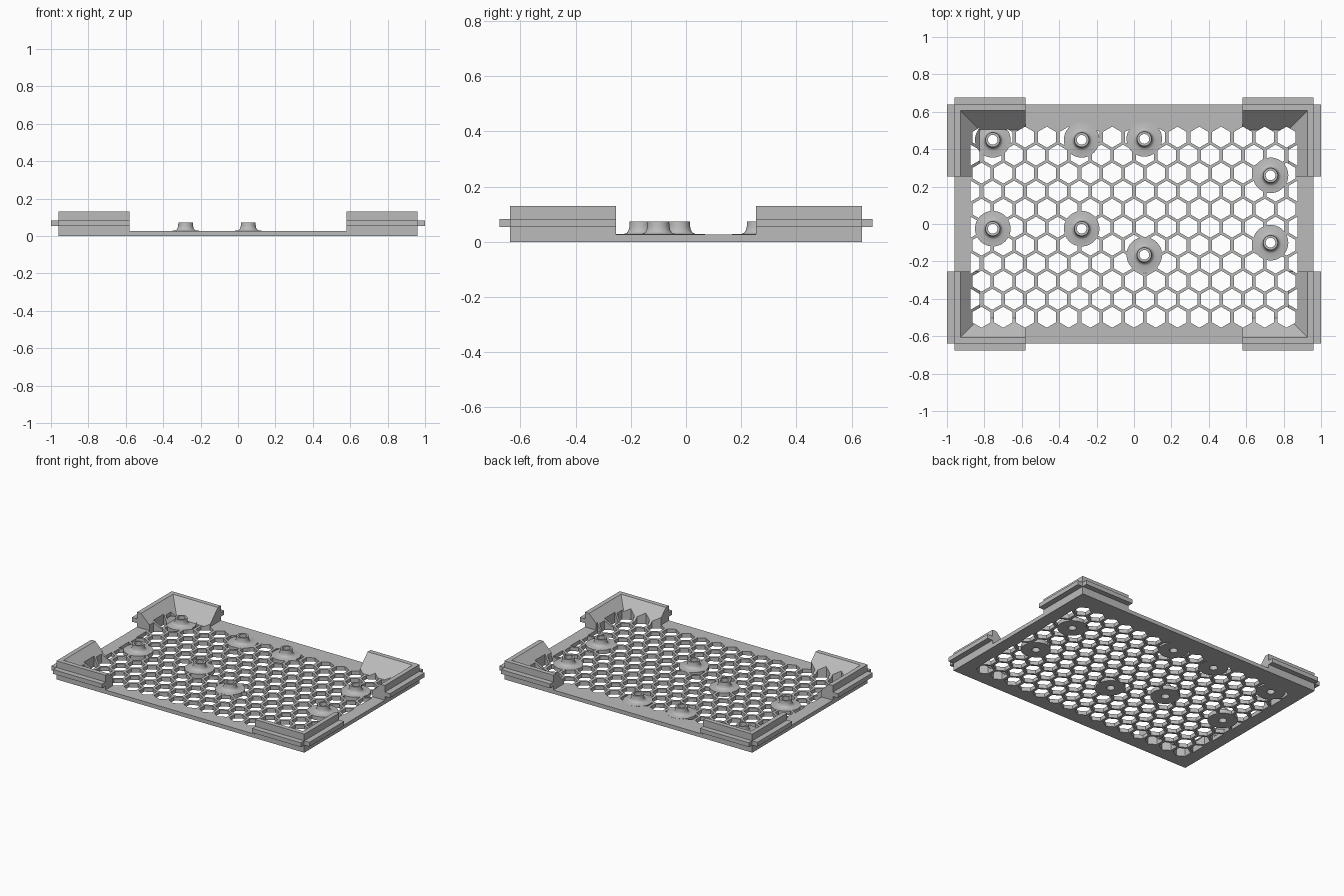
import bpy, bmesh
from math import cos, sin, pi, radians

if "Cube" in bpy.data.objects:
    bpy.data.objects.remove(bpy.data.objects["Cube"], do_unlink=True)

grey = bpy.data.materials.new("plain_grey")
grey.use_nodes = True
grey.diffuse_color = (0.5, 0.5, 0.5, 1)
grey.node_tree.nodes["Principled BSDF"].inputs["Base Color"].default_value = grey.diffuse_color

HX, HY = 0.96, 0.638            # plate half sizes
PLATE, TOP = 0.027, 0.13        # plate and corner wall heights
END_X, END_Y = 0.58, 0.253      # where the corner walls stop
LIP, FOOT = 0.032, 0.135        # wall thickness at the top and at the foot
DISC, HOLE = 0.095, 0.026       # boss disc and screw hole radii
BOSSES = [(-0.755, 0.45), (-0.755, -0.025), (-0.28, 0.45), (-0.28, -0.025),
          (0.055, 0.455), (0.055, -0.165), (0.73, 0.26), (0.73, -0.1)]


def finish(bm, name):
    bmesh.ops.recalc_face_normals(bm, faces=bm.faces)
    mesh = bpy.data.meshes.new(name)
    bm.to_mesh(mesh)
    bm.free()
    mesh.materials.append(grey)
    obj = bpy.data.objects.new(name, mesh)
    bpy.context.collection.objects.link(obj)
    return obj


def prism(bm, points, z0, z1):
    low = [bm.verts.new((x, y, z0)) for x, y in points]
    high = [bm.verts.new((x, y, z1)) for x, y in points]
    bm.faces.new(low[::-1])
    bm.faces.new(high)
    n = len(points)
    for i in range(n):
        j = (i + 1) % n
        bm.faces.new((low[i], low[j], high[j], high[i]))


def box(bm, x0, x1, y0, y1, z0, z1):
    prism(bm, [(x0, y0), (x1, y0), (x1, y1), (x0, y1)], z0, z1)


def circle(x, y, r, n, start=0.0):
    return [(x + r * cos(start + 2 * pi * i / n), y + r * sin(start + 2 * pi * i / n))
            for i in range(n)]


def cut(obj, cutter):
    bpy.context.view_layer.objects.active = obj
    mod = obj.modifiers.new("cut", "BOOLEAN")
    mod.operation, mod.solver, mod.object = "DIFFERENCE", "EXACT", cutter
    bpy.ops.object.modifier_apply(modifier=mod.name)


# Honeycomb cutter: alternate rows are shifted and trimmed at the side borders
bm = bmesh.new()
PITCH, ROW, EDGE = 0.1165, 0.0963, 0.873
for row in range(-5, 6):
    shifted = row % 2 == 0
    for k in range(16 if shifted else 15):
        x = (k - (7.5 if shifted else 7)) * PITCH
        hexagon = circle(x, -0.017 + row * ROW, 0.056, 6, pi / 6)
        prism(bm, [(max(-EDGE, min(EDGE, px)), py) for px, py in hexagon], -0.1, 0.2)
honeycomb = finish(bm, "honeycomb_cutter")

# Discs around the bosses stay solid
bm = bmesh.new()
for x, y in BOSSES:
    prism(bm, circle(x, y, DISC, 48), -0.15, 0.25)
discs = finish(bm, "disc_cutter")
cut(honeycomb, discs)

bm = bmesh.new()
for x, y in BOSSES:
    prism(bm, circle(x, y, HOLE, 32), -0.1, 0.08)
holes = finish(bm, "hole_cutter")

# Base plate
bm = bmesh.new()
box(bm, -HX, HX, -HY, HY, 0, PLATE)
plate = finish(bm, "base_plate")
cut(plate, honeycomb)
cut(plate, holes)

# Corner walls, sloped on the inside and mitred at the corner
bm = bmesh.new()
profile = [(0, PLATE), (0, TOP), (LIP, TOP), (FOOT, PLATE)]
for sx in (-1, 1):
    for sy in (-1, 1):
        rings = []
        for station in range(3):
            ring = []
            for d, z in profile:
                x = END_X if station == 0 else HX - d
                y = END_Y if station == 2 else HY - d
                ring.append(bm.verts.new((sx * x, sy * y, z)))
            rings.append(ring)
        for a, b in zip(rings, rings[1:]):
            for i in range(4):
                j = (i + 1) % 4
                bm.faces.new((a[i], a[j], b[j], b[i]))
        bm.faces.new(rings[0])
        bm.faces.new(rings[2])
walls = finish(bm, "corner_walls")
cut(walls, honeycomb)

# Slide rails on the outside of the corner walls
bm = bmesh.new()
R0, R1, OUT_X, OUT_Y = 0.053, 0.083, 1.0, 0.675
for sx in (-1, 1):
    for sy in (-1, 1):
        box(bm, sx * HX, sx * OUT_X, sy * END_Y, sy * HY, R0, R1)
        box(bm, sx * END_X, sx * HX, sy * HY, sy * OUT_Y, R0, R1)
finish(bm, "slide_rails")

# Flared hollow screw bosses
section = [(HOLE, 0.015), (HOLE, 0.073), (0.039, 0.073), (0.04, 0.055), (0.043, 0.042),
           (0.049, 0.033), (0.058, 0.029), (0.094, 0.0274), (0.094, 0.015)]
SEG = 32
for number, (bx, by) in enumerate(BOSSES, 1):
    bm = bmesh.new()
    rings = []
    for r, z in section:
        rings.append([bm.verts.new((x, y, z)) for x, y in circle(bx, by, r, SEG)])
    for a, b in zip(rings, rings[1:] + rings[:1]):
        for i in range(SEG):
            j = (i + 1) % SEG
            bm.faces.new((a[i], a[j], b[j], b[i]))
    boss = finish(bm, f"screw_boss_{number}")
    bpy.ops.object.select_all(action="DESELECT")
    boss.select_set(True)
    bpy.context.view_layer.objects.active = boss
    bpy.ops.object.shade_smooth_by_angle(angle=radians(40))

for helper in (honeycomb, discs, holes):
    bpy.data.objects.remove(helper, do_unlink=True)
